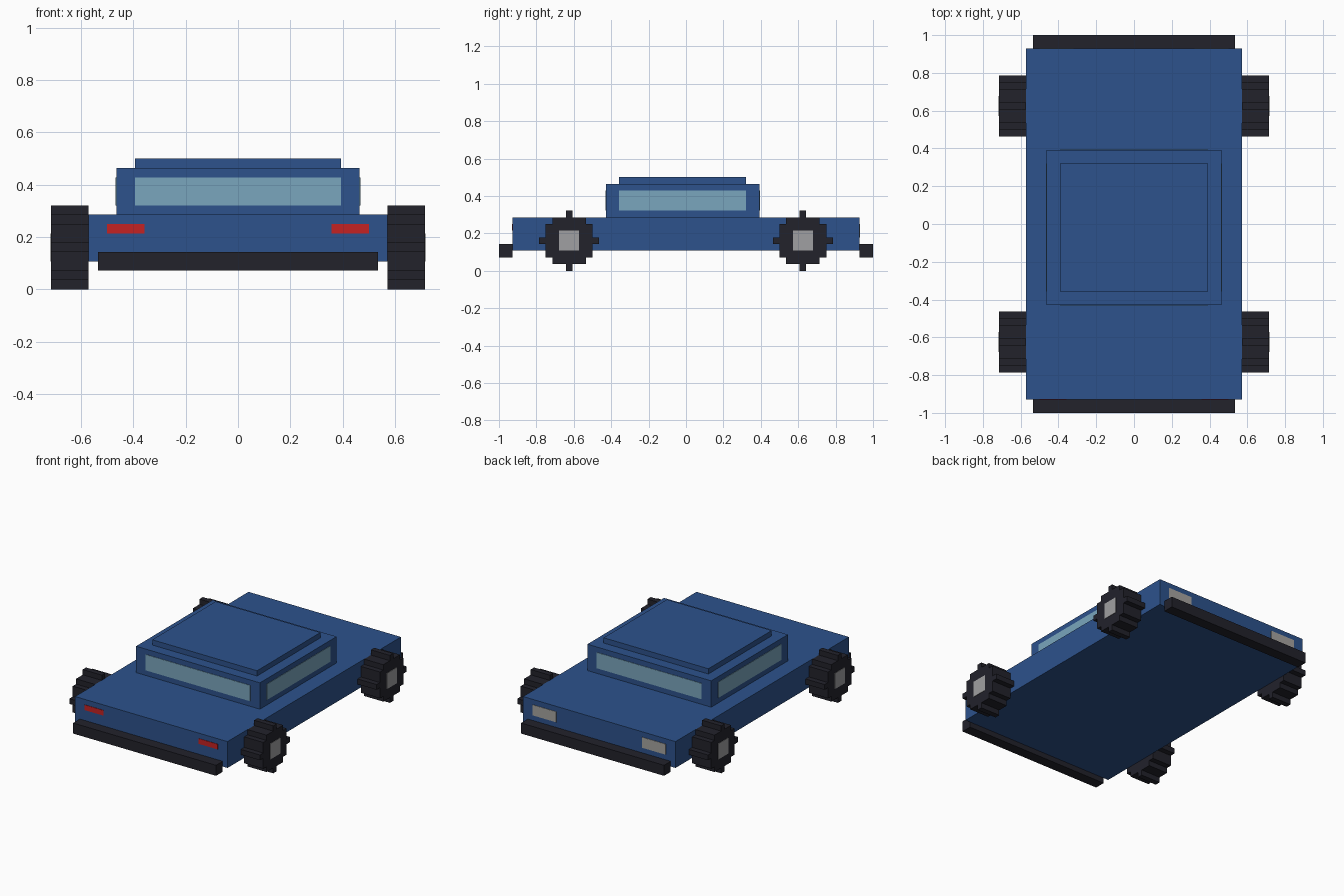
import bpy
import math

U = 1 / 28      # block unit: the whole car sits on this grid
SKIN = 0.08     # plate thickness, in block units

cube = bpy.data.objects.get("Cube")
if cube:
    bpy.data.objects.remove(cube, do_unlink=True)


def material(name, rgb):
    m = bpy.data.materials.new(name)
    m.use_nodes = True
    m.diffuse_color = (*rgb, 1)
    m.node_tree.nodes["Principled BSDF"].inputs["Base Color"].default_value = (*rgb, 1)
    return m


blue = material("body blue", (0.026, 0.085, 0.262))
glass = material("window glass", (0.195, 0.381, 0.51))
black = material("rubber black", (0.016, 0.016, 0.024))
red = material("lamp red", (0.56, 0.016, 0.016))
grey = material("hub grey", (0.35, 0.35, 0.36))
pale = material("lamp pale", (0.38, 0.37, 0.35))


def add_mesh(name, verts, faces, mat):
    mesh = bpy.data.meshes.new(name)
    mesh.from_pydata([[c * U for c in v] for v in verts], [], faces)
    mesh.materials.append(mat)
    obj = bpy.data.objects.new(name, mesh)
    bpy.context.collection.objects.link(obj)
    return obj


def prism(name, outline, x0, x1, mat):
    """Extrude a counter-clockwise (y, z) outline from x0 to x1."""
    n = len(outline)
    verts = [(x, y, z) for x in (x0, x1) for y, z in outline]
    faces = [list(range(n))[::-1], list(range(n, 2 * n))]
    faces += [(i, (i + 1) % n, n + (i + 1) % n, n + i) for i in range(n)]
    return add_mesh(name, verts, faces, mat)


def box(name, x, y, z, mat):
    outline = [(y[0], z[0]), (y[1], z[0]), (y[1], z[1]), (y[0], z[1])]
    return prism(name, outline, x[0], x[1], mat)


def wheel_outline(cy, cz, radius):
    """Stepped disc: each row is as wide as the circle allows."""
    right = []
    for row in range(-radius, radius + 1):
        half = math.isqrt(radius * radius - row * row) + 0.5
        for point in ((half, row - 0.5), (half, row + 0.5)):
            if point not in right:
                right.append(point)
    left = [(-y, z) for y, z in reversed(right)]
    return [(cy + y, cz + z) for y, z in right + left]


# Body, cabin and roof
box("body", (-16, 16), (-26, 26), (3, 8), blue)
box("cabin", (-13, 13), (-12, 11), (8, 13), blue)
box("roof", (-11, 11), (-10, 9), (13, 14), blue)

# Bumpers
box("front_bumper", (-15, 15), (-28, -26), (2, 4), black)
box("back_bumper", (-15, 15), (26, 28), (2, 4), black)

# Windscreens
box("front_window", (-11, 11), (-12 - SKIN, -12), (9, 12), glass)
box("back_window", (-11, 11), (11, 11 + SKIN), (9, 12), glass)

for side, s in (("left", 1), ("right", -1)):
    def span(a, b):
        return sorted((s * a, s * b))

    # Side windows and lamps
    box(side + "_window", span(13, 13 + SKIN), (-10, 9), (9, 12), glass)
    box("front_lamp_" + side, span(10, 14), (-26 - SKIN, -26), (6, 7), red)
    box("back_lamp_" + side, span(9, 14), (26, 26 + SKIN), (5, 7), pale)

    # Wheels with square hubs
    for end, cy in (("front", -17.5), ("back", 17.5)):
        prism(f"{end}_{side}_wheel", wheel_outline(cy, 4.5, 4), *span(16, 20), black)
        box(f"{end}_{side}_hub", span(20, 20 + SKIN), (cy - 1.5, cy + 1.5), (3, 6), grey)
